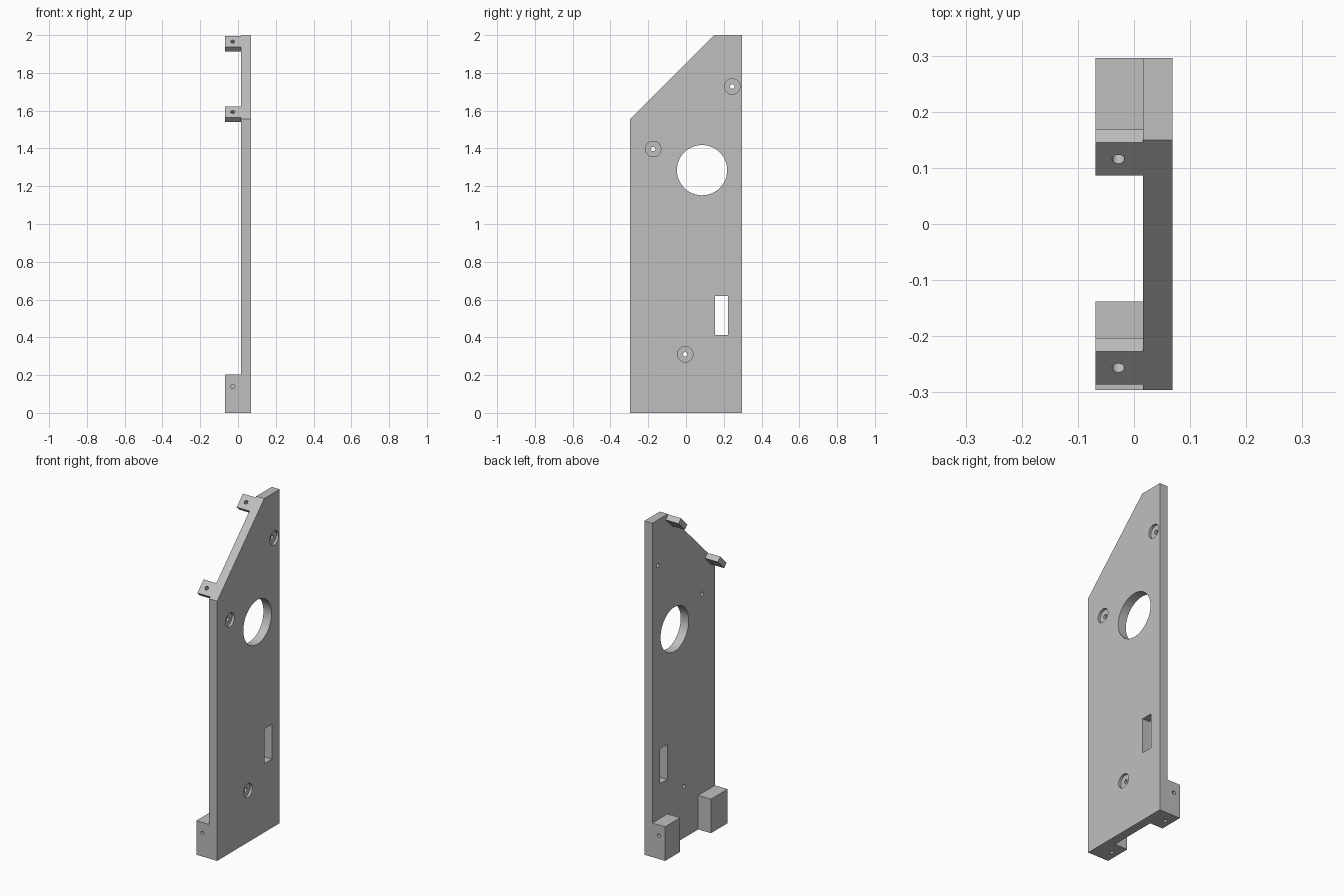
import bpy, bmesh, math
from mathutils import Matrix, Vector

cube = bpy.data.objects.get("Cube")
if cube:
    bpy.data.objects.remove(cube, do_unlink=True)

grey = bpy.data.materials.new("plain grey")
grey.use_nodes = True
colour = (0.52, 0.52, 0.52, 1)
grey.diffuse_color = colour
grey.node_tree.nodes["Principled BSDF"].inputs["Base Color"].default_value = colour

OUT, FACE, IN = 0.069, 0.016, -0.069   # outer face, inner face, tip of the lugs
HALF = 0.296                           # half the plate width
SHOULDER = 1.556                       # height where the slope starts


def finish(name, bm):
    bmesh.ops.recalc_face_normals(bm, faces=bm.faces)
    mesh = bpy.data.meshes.new(name)
    bm.to_mesh(mesh)
    bm.free()
    mesh.materials.append(grey)
    ob = bpy.data.objects.new(name, mesh)
    bpy.context.collection.objects.link(ob)
    return ob


def slab(name, outline, x0, x1):
    """Extrude a (y, z) outline along x."""
    bm = bmesh.new()
    face = bm.faces.new([bm.verts.new((x0, y, z)) for y, z in outline])
    ext = bmesh.ops.extrude_face_region(bm, geom=[face])
    verts = [v for v in ext["geom"] if isinstance(v, bmesh.types.BMVert)]
    bmesh.ops.translate(bm, verts=verts, vec=(x1 - x0, 0, 0))
    return finish(name, bm)


def rect(y0, y1, z0, z1):
    return [(y0, z0), (y1, z0), (y1, z1), (y0, z1)]


def drill(centre, axis, radius, length, sides=32):
    """Cylinder cutter centred on a point."""
    bm = bmesh.new()
    turn = Vector(axis).to_track_quat("Z", "Y").to_matrix().to_4x4()
    bmesh.ops.create_cone(bm, cap_ends=True, segments=sides, radius1=radius, radius2=radius,
                          depth=length, matrix=Matrix.Translation(centre) @ turn)
    return finish("cutter", bm)


def cut(ob, cutters):
    bpy.context.view_layer.objects.active = ob
    for cutter in cutters:
        mod = ob.modifiers.new("cut", "BOOLEAN")
        mod.operation = "DIFFERENCE"
        mod.solver = "EXACT"
        mod.object = cutter
        bpy.ops.object.modifier_apply(modifier=mod.name)
        bpy.data.objects.remove(cutter, do_unlink=True)
    bpy.ops.object.select_all(action="DESELECT")
    ob.select_set(True)
    bpy.ops.object.shade_smooth_by_angle(angle=math.radians(30))


# Side plate with sloped top, round opening, slot and counterbored screw holes
plate = slab("side_plate", [(-HALF, 0), (HALF, 0), (HALF, 2), (0.15, 2), (-HALF, SHOULDER)], FACE, OUT)
cutters = [drill((0, 0.085, 1.285), (1, 0, 0), 0.133, 1, 96),
           slab("cutter", rect(0.154, 0.222, 0.412, 0.62), -0.5, 0.5)]
for y, z in [(0.245, 1.728), (-0.174, 1.397), (-0.004, 0.31)]:
    cutters.append(drill((OUT, y, z), (1, 0, 0), 0.041, 0.03))
    cutters.append(drill((0, y, z), (1, 0, 0), 0.012, 1))
cut(plate, cutters)

# Foot blocks, each with a blind hole in its end and one in its underside
for name, end, inner in [("front_foot_block", -HALF, -0.138), ("back_foot_block", HALF, 0.153)]:
    block = slab(name, rect(min(end, inner), max(end, inner), 0, 0.204), IN, FACE)
    cut(block, [drill((-0.028, end, 0.14), (0, 1, 0), 0.011, 0.14),
                drill((-0.028, (end + inner) / 2, 0), (0, 0, 1), 0.011, 0.14)])

# Screw tabs lying flush with the slope
for name, y0 in [("lower_tab", -0.286), ("upper_tab", 0.086)]:
    z0 = SHOULDER + HALF + y0 - 0.002
    run, drop = 0.059, 0.0235
    tab = slab(name, [(y0, z0), (y0 + run, z0 + run),
                      (y0 + run + drop, z0 + run - drop), (y0 + drop, z0 - drop)], IN, FACE)
    cut(tab, [drill((-0.028, y0 + run / 2, z0 + run / 2), (0, -1, 1), 0.011, 0.2)])
